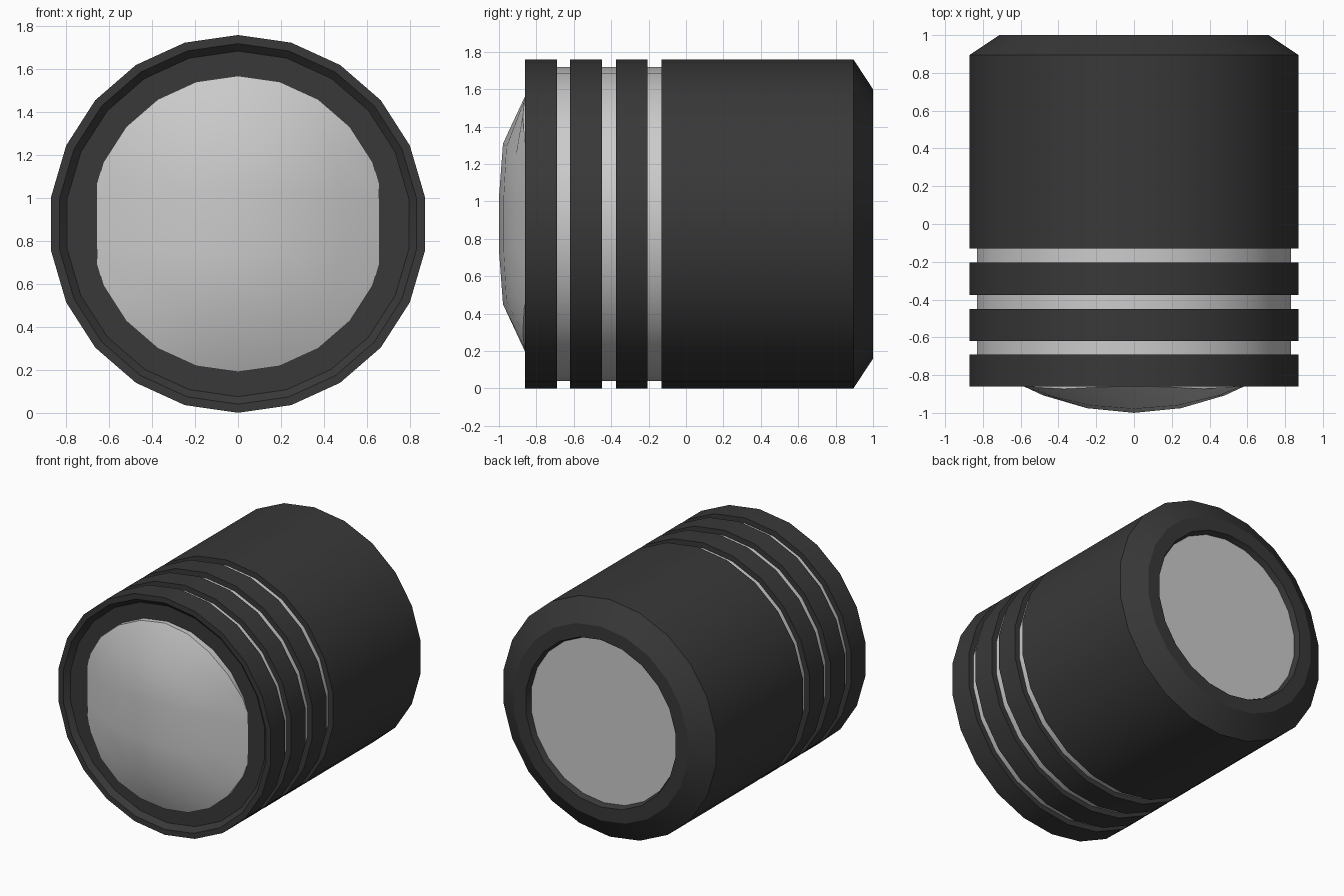
import bpy, bmesh
from math import sin, cos, tau, radians

if "Cube" in bpy.data.objects:
    bpy.data.objects.remove(bpy.data.objects["Cube"])

SIDES = 22
CZ = 0.88          # height of the axis

dark = bpy.data.materials.new("dark_casing")
dark.diffuse_color = (0.04, 0.04, 0.04, 1)
dark.use_nodes = True
dark.node_tree.nodes["Principled BSDF"].inputs["Base Color"].default_value = dark.diffuse_color


def ring_point(k, r, y):
    a = tau * k / SIDES
    return (r * sin(a), y, CZ + r * cos(a))


def finish(name, bm, mat=None):
    bmesh.ops.recalc_face_normals(bm, faces=bm.faces)
    me = bpy.data.meshes.new(name)
    bm.to_mesh(me)
    bm.free()
    ob = bpy.data.objects.new(name, me)
    bpy.context.collection.objects.link(ob)
    if mat:
        me.materials.append(mat)
    bpy.ops.object.select_all(action='DESELECT')
    ob.select_set(True)
    bpy.context.view_layer.objects.active = ob
    bpy.ops.object.shade_smooth_by_angle(angle=radians(25))
    return ob


def lathe(name, profile, mat=None, closed=True):
    """Spin (radius, y) points round the axis; open profiles get end caps."""
    bm = bmesh.new()
    loops = [[bm.verts.new(ring_point(k, r, y)) for k in range(SIDES)]
             for r, y in profile]
    pairs = list(zip(loops, loops[1:] + loops[:1])) if closed else list(zip(loops, loops[1:]))
    for a, b in pairs:
        for k in range(SIDES):
            n = (k + 1) % SIDES
            bm.faces.new((a[k], a[n], b[n], b[k]))
    if not closed:
        bm.faces.new(loops[0])
        bm.faces.new(loops[-1])
    return finish(name, bm, mat)


# Main casing with chamfered, recessed back end
lathe("main_casing", [(0.80, -0.13), (0.88, -0.13), (0.88, 0.895), (0.72, 1.0),
                      (0.62, 1.0), (0.60, 0.95), (0.80, 0.90)], dark)

# Front bezel with a shallow bevelled recess around the lens
lathe("front_bezel", [(0.66, -0.69), (0.88, -0.69), (0.88, -0.86), (0.84, -0.86),
                      (0.805, -0.825), (0.66, -0.825)], dark)

# Two raised bands behind the bezel
for i, y in enumerate((-0.62, -0.375)):
    lathe(f"band_{i + 1}", [(0.80, y), (0.88, y), (0.88, y + 0.17), (0.80, y + 0.17)], dark)

# Inner grey core seen in the grooves, and the back plate
lathe("inner_core", [(0.84, -0.75), (0.84, -0.08)], closed=False)
lathe("back_plate", [(0.61, 0.93), (0.61, 0.96)], closed=False)

# Domed lens: a 6 x 5 quad grid fitted inside the 22-sided rim
NX, NZ, R = 6, 5, 0.69


def edge(k):
    a = tau * k / SIDES
    return R * sin(a), R * cos(a)


def patch(i, j):
    u, v = i / NX, j / NZ
    top, bottom = edge(i - 3), edge(14 - i)
    left, right = edge(-3 - j), edge(3 + j)
    c00, c10, c01, c11 = edge(-3), edge(3), edge(14), edge(8)
    x, z = [(1 - v) * top[n] + v * bottom[n] + (1 - u) * left[n] + u * right[n]
            - ((1 - u) * (1 - v) * c00[n] + u * (1 - v) * c10[n]
               + (1 - u) * v * c01[n] + u * v * c11[n]) for n in (0, 1)]
    return x, -1 + 0.4 * x ** 2 + 0.63 * z ** 4, CZ + z


bm = bmesh.new()
grid = [[bm.verts.new(patch(i, j)) for j in range(NZ + 1)] for i in range(NX + 1)]
for i in range(NX):
    for j in range(NZ):
        bm.faces.new((grid[i][j], grid[i + 1][j], grid[i + 1][j + 1], grid[i][j + 1]))
# Skirt tucking the lens into the bezel
rim = [e for e in bm.edges if e.is_boundary]
skirt = bmesh.ops.extrude_edge_only(bm, edges=rim)["geom"]
for v in skirt:
    if isinstance(v, bmesh.types.BMVert):
        v.co.y = -0.80
finish("lens_dome", bm)
